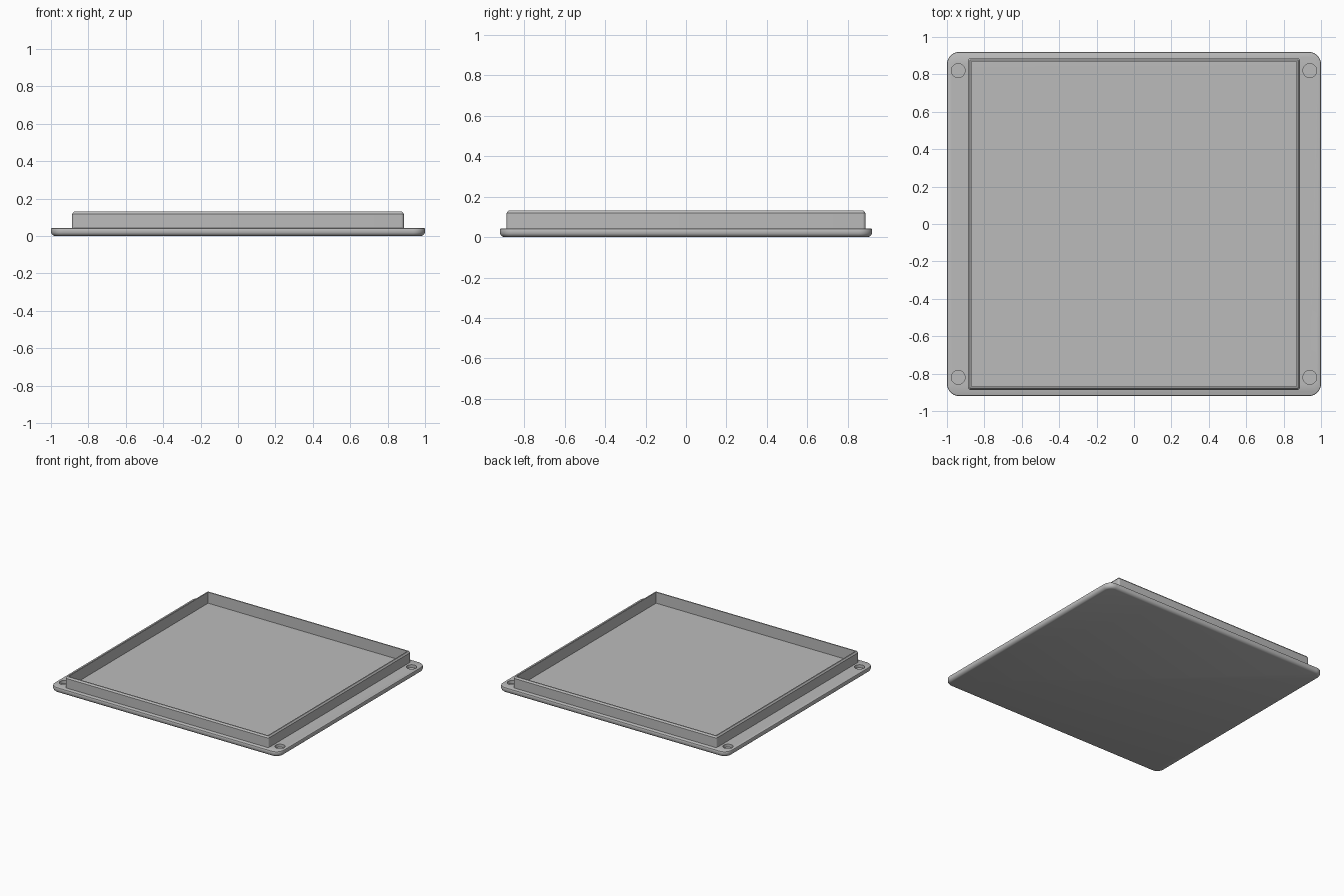
import bpy
import bmesh
import math

cube = bpy.data.objects.get("Cube")
if cube:
    bpy.data.objects.remove(cube, do_unlink=True)

# Single plain grey for the whole tray
GREY = (0.5, 0.5, 0.5, 1.0)
grey = bpy.data.materials.new("plain grey")
grey.use_nodes = True
grey.diffuse_color = GREY
grey.node_tree.nodes["Principled BSDF"].inputs["Base Color"].default_value = GREY


def rounded_rect(hx, hy, radius, steps=8):
    """Outline of a rounded rectangle, counter-clockwise."""
    points = []
    for i, (sx, sy) in enumerate([(1, 1), (-1, 1), (-1, -1), (1, -1)]):
        for s in range(steps + 1):
            a = math.pi / 2 * (i + s / steps)
            points.append((sx * (hx - radius) + radius * math.cos(a),
                           sy * (hy - radius) + radius * math.sin(a)))
    return points


def loft(name, hx, hy, radius, profile, closed=False):
    """Stack rounded rectangles following (inset, height) pairs."""
    bm = bmesh.new()
    rings = [[bm.verts.new((x, y, z)) for x, y in
              rounded_rect(hx - inset, hy - inset, max(radius - inset, 0.003))]
             for inset, z in profile]
    pairs = list(zip(rings, rings[1:]))
    if closed:
        pairs.append((rings[-1], rings[0]))
    else:
        bm.faces.new(rings[0])
        bm.faces.new(rings[-1])
    for low, high in pairs:
        n = len(low)
        for i in range(n):
            j = (i + 1) % n
            bm.faces.new((low[i], low[j], high[j], high[i]))
    bmesh.ops.recalc_face_normals(bm, faces=bm.faces)
    mesh = bpy.data.meshes.new(name)
    bm.to_mesh(mesh)
    bm.free()
    mesh.materials.append(grey)
    obj = bpy.data.objects.new(name, mesh)
    bpy.context.collection.objects.link(obj)
    return obj


def smooth(obj):
    bpy.ops.object.select_all(action="DESELECT")
    obj.select_set(True)
    bpy.context.view_layer.objects.active = obj
    bpy.ops.object.shade_smooth_by_angle(angle=math.radians(30))


# Base plate with a softened lower edge and a lightly eased upper edge
base = loft("base_plate", 1.0, 0.92, 0.065,
            [(0.02, 0), (0.012, 0.003), (0.005, 0.009), (0, 0.018),
             (0, 0.037), (0.002, 0.041), (0.006, 0.043)])

# Blind screw recesses in the four corners
for sx in (-1, 1):
    for sy in (-1, 1):
        bpy.ops.mesh.primitive_cylinder_add(
            vertices=32, radius=0.037, depth=0.06,
            location=(sx * 0.94, sy * 0.82, 0.05))
        cutter = bpy.context.object
        cutter.name = "recess_cutter"
        cutter.data.materials.append(grey)
        cutter.hide_render = True
        cutter.hide_set(True)
        cut = base.modifiers.new("screw_recess", "BOOLEAN")
        cut.operation = "DIFFERENCE"
        cut.solver = "EXACT"
        cut.object = cutter

# Raised rim wall, chamfered along its top
rim = loft("rim_wall", 0.887, 0.887, 0.015,
           [(0, 0.035), (0, 0.118), (0.009, 0.13), (0.018, 0.13),
            (0.018, 0.035)], closed=True)

for part in (base, rim):
    smooth(part)
